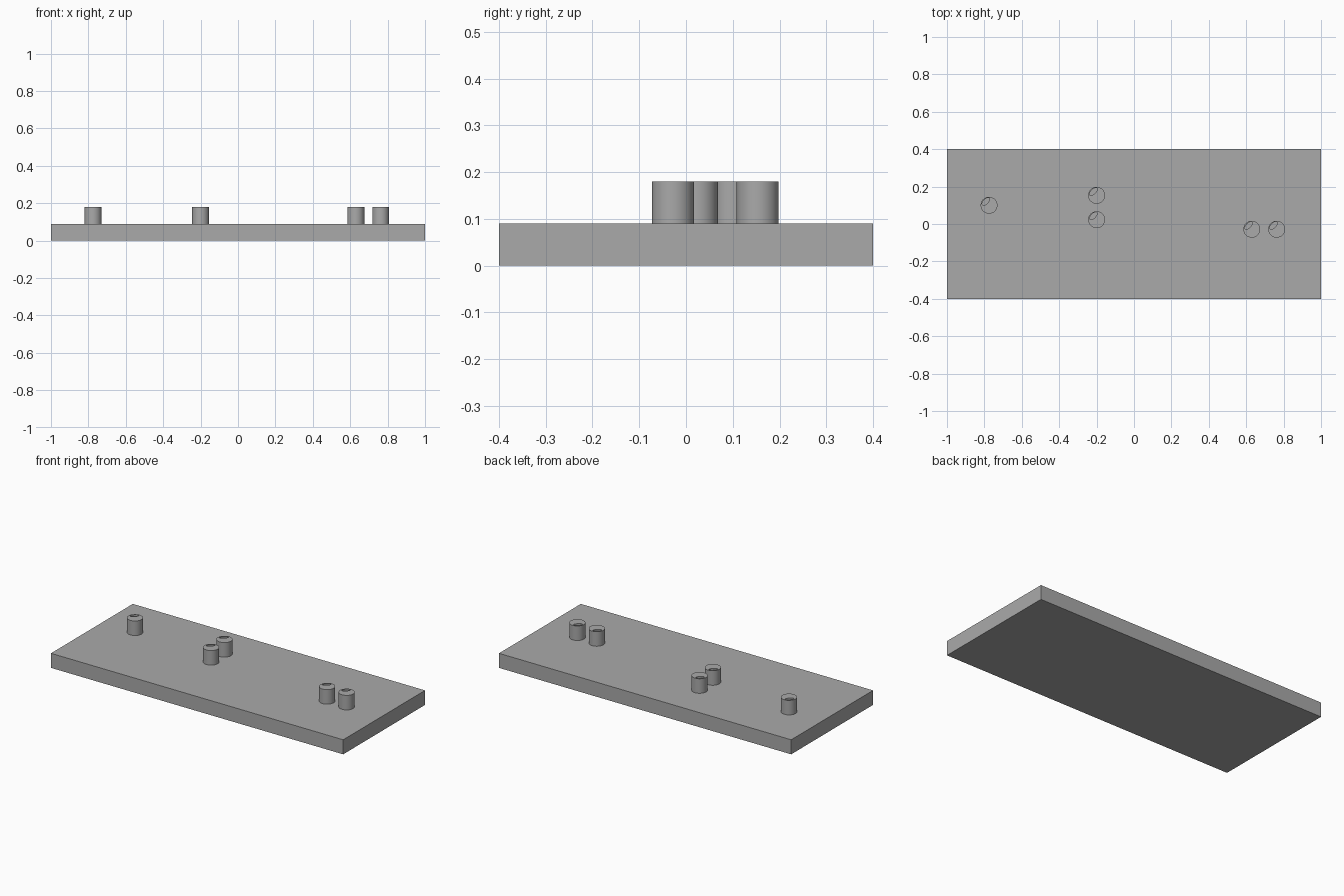
import bpy
import math
from mathutils import Matrix, Vector

cube = bpy.data.objects.get("Cube")
if cube:
    bpy.data.objects.remove(cube, do_unlink=True)

grey = bpy.data.materials.new("plain grey")
grey.use_nodes = True
colour = (0.4, 0.4, 0.4, 1)
grey.diffuse_color = colour
grey.node_tree.nodes["Principled BSDF"].inputs["Base Color"].default_value = colour

BASE_TOP, PEG_TOP, RADIUS = 0.09, 0.18, 0.045

# Flat rectangular base
bpy.ops.mesh.primitive_cube_add(size=1, location=(0, 0, BASE_TOP / 2))
base = bpy.context.object
base.name = "base_slab"
base.scale = (2, 0.8, BASE_TOP)
base.data.materials.append(grey)


def add_peg(name, x, y):
    """Round peg with a small oval dimple set off-centre in its top."""
    bpy.ops.mesh.primitive_cylinder_add(
        vertices=48, radius=RADIUS, depth=PEG_TOP - BASE_TOP,
        location=(x, y, (BASE_TOP + PEG_TOP) / 2))
    peg = bpy.context.object
    peg.name = name
    peg.data.materials.append(grey)

    # Oval cutter for the dimple
    bpy.ops.mesh.primitive_cylinder_add(
        vertices=32, radius=1, depth=1,
        location=(x - 0.017, y + 0.02, PEG_TOP),
        rotation=(0, 0, math.radians(45)))
    cutter = bpy.context.object
    cutter.name = name + "_dimple_cutter"
    cutter.scale = (0.026, 0.012, 0.03)
    cutter.hide_render = True
    cutter.hide_set(True)
    cutter.data.materials.append(grey)

    cut = peg.modifiers.new("dimple", "BOOLEAN")
    cut.operation = "DIFFERENCE"
    cut.solver = "EXACT"
    cut.object = cutter
    bpy.ops.object.select_all(action="DESELECT")
    peg.select_set(True)
    bpy.context.view_layer.objects.active = peg
    bpy.ops.object.modifier_apply(modifier="dimple")
    bpy.data.objects.remove(cutter, do_unlink=True)
    bpy.ops.object.shade_smooth_by_angle(angle=math.radians(30))


# One single peg, a pair front to back, and a pair side by side
add_peg("single_peg", -0.775, 0.1)
add_peg("middle_back_peg", -0.2, 0.153)
add_peg("middle_front_peg", -0.2, 0.023)
add_peg("side_inner_peg", 0.63, -0.028)
add_peg("side_outer_peg", 0.763, -0.028)
